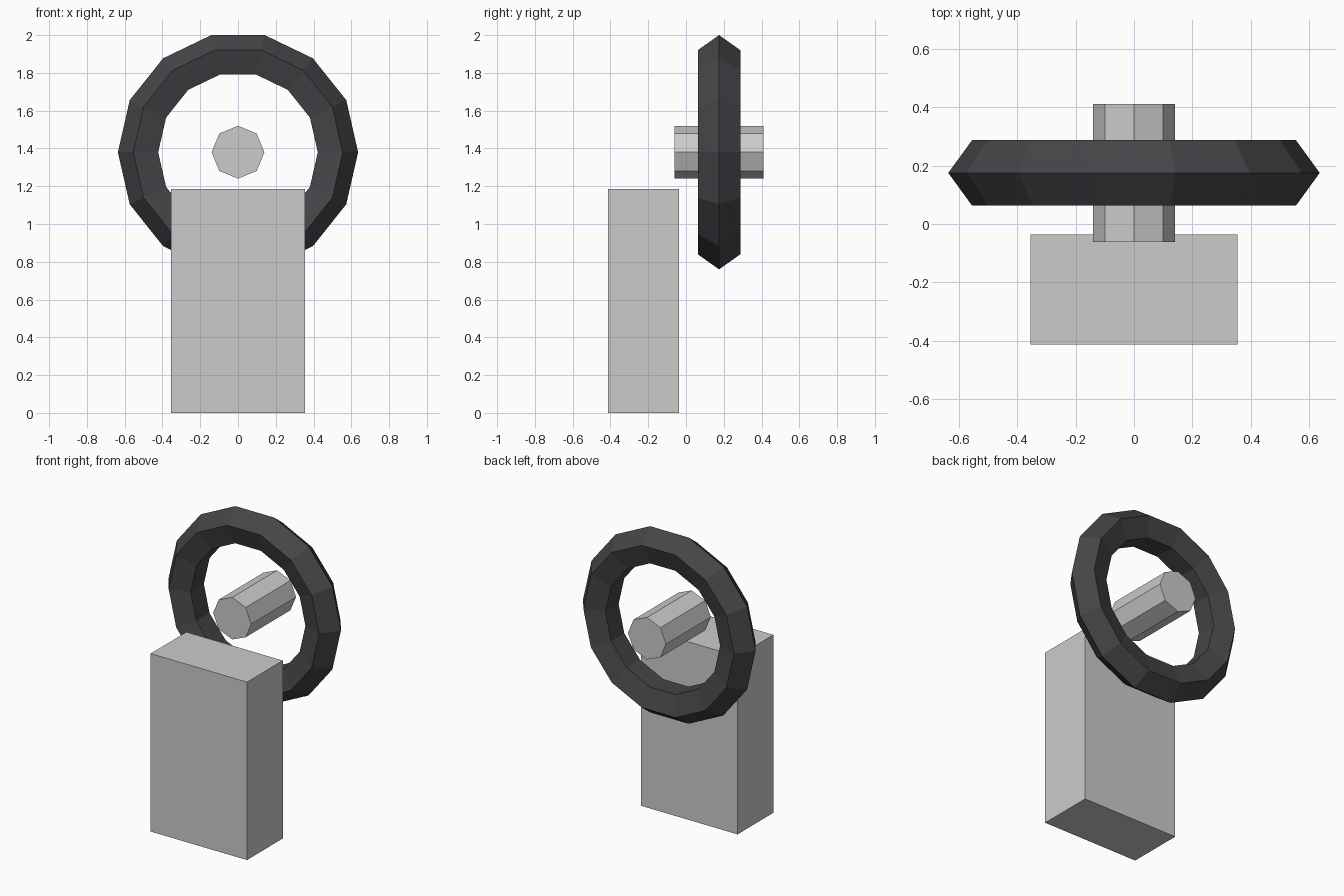
import bpy
from math import pi

if "Cube" in bpy.data.objects:
    bpy.data.objects.remove(bpy.data.objects["Cube"])

AXLE = (0, 0.175, 1.38)   # shared centre of ring and hub


def finish(name, material=None):
    ob = bpy.context.object
    ob.name = name
    bpy.ops.object.transform_apply(location=False, rotation=True, scale=True)
    bpy.ops.object.shade_flat()
    if material:
        ob.data.materials.append(material)
    return ob


dark = bpy.data.materials.new("dark_rubber")
dark.diffuse_color = (0.06, 0.06, 0.065, 1)
dark.use_nodes = True
dark.node_tree.nodes["Principled BSDF"].inputs["Base Color"].default_value = dark.diffuse_color

# Upright block
bpy.ops.mesh.primitive_cube_add(size=1, location=(0, -0.224, 0.5925))
bpy.context.object.scale = (0.71, 0.376, 1.185)
finish("support_block")

# Eight-sided hub along y
bpy.ops.mesh.primitive_cylinder_add(vertices=8, radius=0.14, depth=0.472,
                                    location=AXLE, rotation=(pi / 2, 0, 0))
finish("hub")

# Fourteen-sided ring with a pentagonal section, point outward
bpy.ops.mesh.primitive_torus_add(major_segments=14, minor_segments=5,
                                 major_radius=0.518, minor_radius=0.118,
                                 location=AXLE, rotation=(pi / 2, 0, 0))
finish("wheel_ring", dark)
